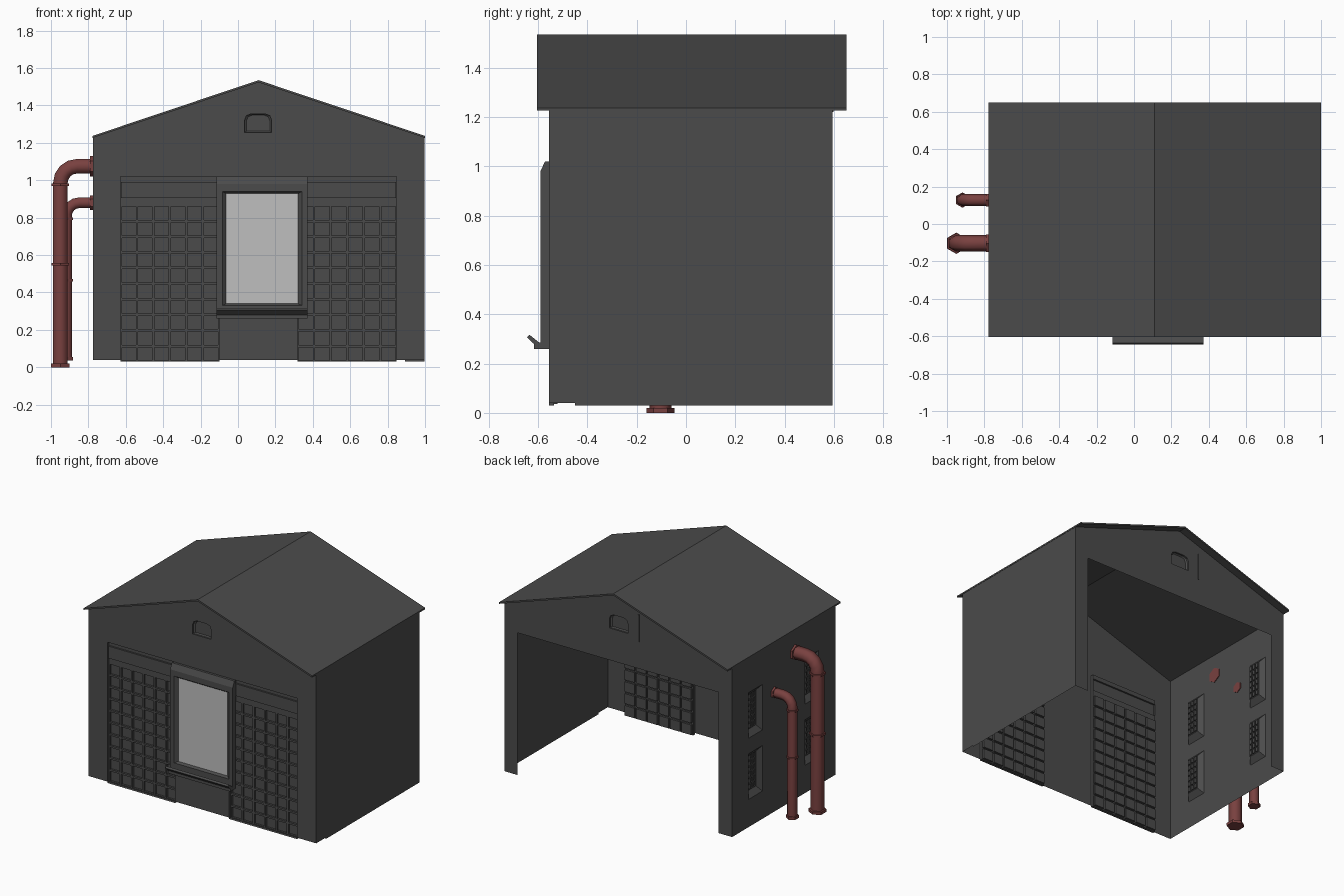
import bpy, bmesh, math
from mathutils import Vector
from mathutils.geometry import tessellate_polygon

if "Cube" in bpy.data.objects:
    bpy.data.objects.remove(bpy.data.objects["Cube"])


def material(name, rgb):
    m = bpy.data.materials.new(name)
    m.diffuse_color = (*rgb, 1)
    m.use_nodes = True
    m.node_tree.nodes["Principled BSDF"].inputs["Base Color"].default_value = m.diffuse_color
    return m


GREY = material("dark_grey", (0.07, 0.07, 0.07))
GLASS = material("pale_glass", (0.52, 0.52, 0.52))
RED = material("rust_red", (0.19, 0.052, 0.05))


def finish(bm, name, mat, outward=None, smooth=False):
    bmesh.ops.remove_doubles(bm, verts=bm.verts, dist=1e-5)
    bmesh.ops.recalc_face_normals(bm, faces=bm.faces)
    bm.normal_update()
    if outward:  # open sheets must face away from the house
        out = Vector(outward)
        if sum(f.normal.dot(out) * f.calc_area() for f in bm.faces) < 0:
            bmesh.ops.reverse_faces(bm, faces=bm.faces)
    for f in bm.faces:
        f.smooth = smooth
    me = bpy.data.meshes.new(name)
    bm.to_mesh(me)
    bm.free()
    me.materials.append(mat)
    ob = bpy.data.objects.new(name, me)
    bpy.context.collection.objects.link(ob)
    return ob


# Wall planes: u along the wall, v up, d = depth into the house
def front(u, v, d): return (u, -0.555 + d, v)
def back(u, v, d): return (u, 0.595 - d, v)
def left(u, v, d): return (-0.775 + d, u, v)
def right(u, v, d): return (0.997 - d, u, v)


def rect(u0, u1, v0, v1, t=0.0):
    return [(u0 + t, v0 + t), (u1 - t, v0 + t), (u1 - t, v1 - t), (u0 + t, v1 - t)]


def sheet(bm, place, outer, holes=()):
    loops = [outer, *holes]
    flat = [p for l in loops for p in l]
    vs = [bm.verts.new(place(u, v, 0)) for u, v in flat]
    for tri in tessellate_polygon([[Vector((u, v, 0)) for u, v in l] for l in loops]):
        bm.faces.new([vs[i] for i in tri])


def loft(bm, place, steps, cap=True):
    rings = [[bm.verts.new(place(u, v, d)) for u, v in pts] for pts, d in steps]
    for a, b in zip(rings, rings[1:]):
        for i in range(len(a)):
            j = (i + 1) % len(a)
            bm.faces.new((a[i], a[j], b[j], b[i]))
    if cap:
        bm.faces.new(rings[-1])


def cells(bm, place, u0, u1, v0, v1, cols, rows, t, d, depth):
    du, dv = (u1 - u0) / cols, (v1 - v0) / rows
    for i in range(cols):
        for j in range(rows):
            r = (u0 + i * du, u0 + (i + 1) * du, v0 + j * dv, v0 + (j + 1) * dv)
            loft(bm, place, [(rect(*r), d), (rect(*r, t), d), (rect(*r, t), d + depth)])


def prism(name, profile, axis, a, b, mat=GREY):
    bm = bmesh.new()
    def place(u, v, d): return (d, u, v) if axis == 'x' else (u, d, v)
    loft(bm, place, [(profile, a), (profile, b)])
    bm.faces.new([bm.verts.new(place(u, v, a)) for u, v in profile])
    return finish(bm, name, mat)


def box(name, x0, x1, y0, y1, z0, z1, mat=GREY):
    return prism(name, rect(x0, x1, z0, z1), 'y', y0, y1, mat)


# Gable vent outline with rounded upper corners
VENT = [(0.035, 1.255), (0.18, 1.255), (0.18, 1.32), (0.17, 1.345), (0.145, 1.355),
        (0.07, 1.355), (0.045, 1.345), (0.035, 1.32)]
VENT_IN = [(0.1075 + (u - 0.1075) * 0.86, 1.305 + (v - 1.305) * 0.86) for u, v in VENT]
GABLE = [(0.997, 1.227), (0.11, 1.524), (-0.775, 1.227)]
DOORS = [(-0.628, -0.1), (0.318, 0.848)]

# Front wall with two door openings and the vent
bm = bmesh.new()
outline = [(-0.775, 0.04)]
for a, b in DOORS:
    outline += [(a, 0.04), (a, 1.02), (b, 1.02), (b, 0.04)]
sheet(bm, front, outline + [(0.997, 0.04)] + GABLE, [VENT])
loft(bm, front, [(VENT, 0), (VENT, 0.012), (VENT_IN, 0.02)])
finish(bm, "front_wall", GREY, (0, -1, 0))

# Recessed panelled doors with header band
for n, (a, b) in enumerate(DOORS):
    bm = bmesh.new()
    opening = rect(a, b, 0.03, 1.02)
    loft(bm, front, [(opening, 0), (opening, 0.02)], cap=False)
    cells(bm, front, a, b, 0.03, 0.865, 6, 10, 0.0065, 0.02, 0.014)
    band = rect(a + 0.002, b - 0.002, 0.905, 0.99)
    loft(bm, front, [(rect(a, b, 0.865, 1.02), 0.02), (band, 0.02), (band, 0.008)])
    finish(bm, f"panel_door_{n + 1}", GREY, (0, -1, 0))

# Back wall: gable above a wide opening, vent and slit
bm = bmesh.new()
sheet(bm, back, [(-0.775, 0.04), (-0.67, 0.04), (-0.67, 1.03), (0.893, 1.03),
                 (0.893, 0.03), (0.997, 0.03)] + GABLE, [VENT])
loft(bm, back, [(VENT, 0), (VENT, 0.012), (VENT_IN, 0.02)])
finish(bm, "back_wall", GREY, (0, 1, 0))
box("back_slit_bar", -0.053, -0.047, 0.59, 0.599, 1.22, 1.41)

# Right wall, plain, with a small step in the bottom edge
bm = bmesh.new()
sheet(bm, right, [(-0.555, 0.04), (-0.45, 0.04), (-0.45, 0.03), (0.595, 0.03),
                  (0.595, 1.227), (-0.555, 1.227)])
finish(bm, "right_wall", GREY, (1, 0, 0))

# Left wall with four recessed barred windows
bm = bmesh.new()
wins = [(y - 0.077, y + 0.077, z - 0.16, z + 0.16) for y in (-0.29, 0.335) for z in (0.395, 0.825)]
sheet(bm, left, rect(-0.555, 0.595, 0.04, 1.227), [rect(*w) for w in wins])
for w in wins:
    inner = (w[0] + 0.03, w[1] - 0.03, w[2] + 0.04, w[3] - 0.035)
    loft(bm, left, [(rect(*w), 0), (rect(*inner), 0.03)], cap=False)
    cells(bm, left, *inner, 3, 6, 0.005, 0.03, 0.008)
finish(bm, "left_wall", GREY, (-1, 0, 0))

# Thin gabled roof
prism("roof", [(-0.778, 1.237), (0.11, 1.535), (1.0, 1.237), (1.0, 1.226),
               (0.11, 1.523), (-0.778, 1.226)], 'y', -0.605, 0.65)

# Shop window: surround, sloped reveal, glass and sill tray
CX = 0.129
prism("window_head", [(-0.555, 0.94), (-0.59, 0.94), (-0.59, 0.98), (-0.572, 1.02),
                      (-0.555, 1.02)], 'x', CX - 0.243, CX + 0.243)
for s, nm in ((-1, "left"), (1, "right")):
    xs = sorted((CX + s * 0.213, CX + s * 0.243))
    box(f"window_jamb_{nm}", *xs, -0.59, -0.555, 0.285, 0.94)
box("window_sill", CX - 0.213, CX + 0.213, -0.59, -0.555, 0.285, 0.33)
bm = bmesh.new()
loft(bm, front, [(rect(CX - 0.213, CX + 0.213, 0.33, 0.94), -0.035),
                 (rect(CX - 0.192, CX + 0.192, 0.34, 0.928), -0.018)], cap=False)
finish(bm, "window_reveal", GREY, (0, -1, 0))
box("window_glass", CX - 0.192, CX + 0.192, -0.573, -0.567, 0.34, 0.928, GLASS)
prism("sill_tray", [(-0.555, 0.26), (-0.617, 0.26), (-0.617, 0.28), (-0.645, 0.306),
                    (-0.635, 0.317), (-0.595, 0.285), (-0.555, 0.285)],
      'x', CX - 0.243, CX + 0.243)


# Six-sided pipes with elbow, collars and flanges
def hexagon(name, centre, r, length, axis):
    pts = [(r * math.sin(i * math.pi / 3), r * math.cos(i * math.pi / 3)) for i in range(6)]
    cx, cy, cz = centre
    bm = bmesh.new()
    def place(u, v, d):
        return (cx + u, cy + v, cz + d) if axis == 'z' else (cx + d, cy + u, cz + v)
    loft(bm, place, [(pts, -length / 2), (pts, length / 2)])
    bm.faces.new([bm.verts.new(place(u, v, -length / 2)) for u, v in pts])
    finish(bm, name, RED)


def pipe(name, x, y, z0, zh, bend, r, flange, rings):
    path = [((x, z0), 0.0)]
    for i in range(5):
        a = i / 4 * math.pi / 2
        path.append(((x + bend - bend * math.cos(a), zh - bend + bend * math.sin(a)), a))
    path.append(((-0.775, zh), math.pi / 2))
    bm = bmesh.new()
    hoops = []
    for (px, pz), a in path:
        hoop = []
        for k in range(6):
            c, s = r * math.cos(k * math.pi / 3), r * math.sin(k * math.pi / 3)
            hoop.append(bm.verts.new((px - s * math.cos(a), y + c, pz + s * math.sin(a))))
        hoops.append(hoop)
    for p, q in zip(hoops, hoops[1:]):
        for k in range(6):
            bm.faces.new((p[k], p[(k + 1) % 6], q[(k + 1) % 6], q[k]))
    finish(bm, name, RED, smooth=True)
    hexagon(name + "_base", (x, y, z0 + 0.01), flange, 0.02, 'z')
    hexagon(name + "_wall_flange", (-0.78, y, zh), flange * 0.95, 0.02, 'x')
    for n, z in enumerate(rings):
        hexagon(f"{name}_collar_{n + 1}", (x, y, z), flange * 0.95, 0.014, 'z')


pipe("large_pipe", -0.95, -0.103, 0.0, 1.075, 0.09, 0.045, 0.057, (0.975, 0.55))
pipe("small_pipe", -0.917, 0.128, 0.036, 0.88, 0.07, 0.033, 0.041, (0.795, 0.465))
